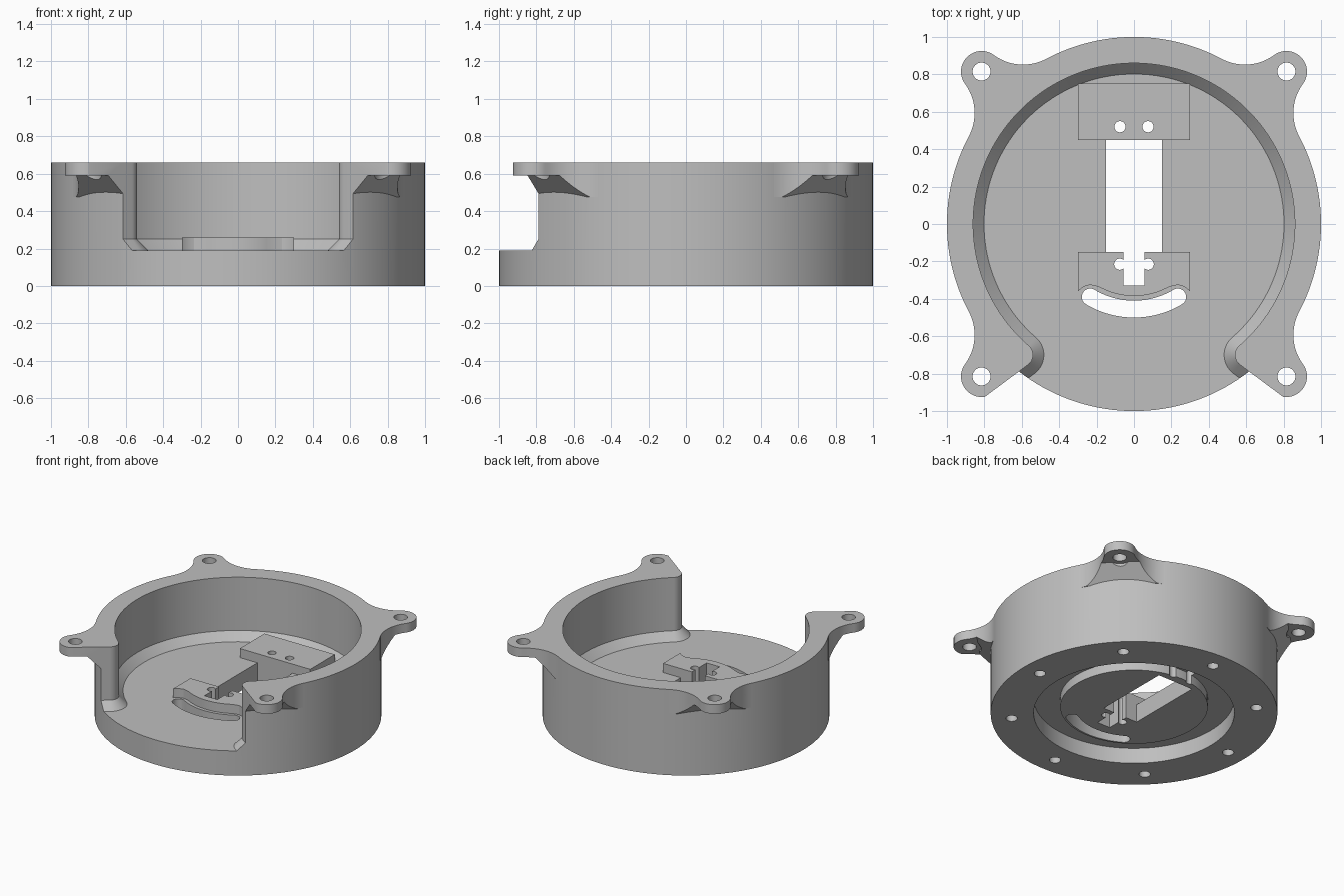
import bpy, bmesh, math
from mathutils import Vector

if "Cube" in bpy.data.objects:
    bpy.data.objects.remove(bpy.data.objects["Cube"])

grey = bpy.data.materials.new("plain_grey")
grey.diffuse_color = (0.52, 0.52, 0.52, 1)
grey.use_nodes = True
grey.node_tree.nodes["Principled BSDF"].inputs["Base Color"].default_value = grey.diffuse_color


def arc(cx, cy, r, a0, a1, n):
    """Points on an arc, angles in degrees."""
    out = []
    for i in range(n + 1):
        a = math.radians(a0 + (a1 - a0) * i / n)
        out.append((cx + r * math.cos(a), cy + r * math.sin(a)))
    return out


def circle(cx, cy, r, n=32):
    return arc(cx, cy, r, 0, 360, n)[:-1]


def loft(name, levels, slope=None):
    """Solid through outlines of equal point count: [(z, points), ...]."""
    bm = bmesh.new()
    rings = [[bm.verts.new((x, y, z)) for x, y in pts] for z, pts in levels]
    for lo, hi in zip(rings, rings[1:]):
        for i in range(len(lo)):
            j = (i + 1) % len(lo)
            bm.faces.new((lo[i], lo[j], hi[j], hi[i]))
    bm.faces.new(rings[0][::-1])
    bm.faces.new(rings[-1])
    if slope:
        co, no = slope
        geom = bm.verts[:] + bm.edges[:] + bm.faces[:]
        cut = bmesh.ops.bisect_plane(bm, geom=geom, plane_co=co, plane_no=no, clear_outer=True)
        edges = [e for e in cut["geom_cut"] if isinstance(e, bmesh.types.BMEdge)]
        bmesh.ops.holes_fill(bm, edges=edges, sides=0)
    bmesh.ops.recalc_face_normals(bm, faces=bm.faces[:])
    me = bpy.data.meshes.new(name)
    bm.to_mesh(me)
    bm.free()
    me.materials.append(grey)
    ob = bpy.data.objects.new(name, me)
    bpy.context.collection.objects.link(ob)
    return ob


def prism(name, pts, z0, z1, slope=None):
    return loft(name, [(z0, pts), (z1, pts)], slope)


def combine(target, tool, op):
    """Apply one boolean and discard the tool."""
    mod = target.modifiers.new("bool", 'BOOLEAN')
    mod.operation, mod.solver, mod.object = op, 'EXACT', tool
    bpy.context.view_layer.objects.active = target
    bpy.ops.object.modifier_apply(modifier=mod.name)
    bpy.data.objects.remove(tool)


def add(tool):
    combine(body, tool, 'UNION')


def cut(pts, z0, z1):
    combine(body, prism("cutter", pts, z0, z1), 'DIFFERENCE')


TOP, FLOOR = 0.66, 0.19
LUG, LUG_R = 0.815, 0.11
body = prism("housing", circle(0, 0, 1, 160), 0, TOP)

# Mounting ears with concave blends and sloped supports
d = LUG * math.sqrt(2)
f = 0.264
alpha = math.acos(((1 + f) ** 2 + d * d - (LUG_R + f) ** 2) / (2 * (1 + f) * d))
fx, fy = (1 + f) * math.cos(alpha), (1 + f) * math.sin(alpha)
to_lug = math.degrees(math.atan2(-fy, d - fx)) + 360
a_deg = math.degrees(alpha)
blend = [(0.93 * math.cos(alpha), 0.93 * math.sin(alpha))]
blend += arc(fx, fy, f, 180 + a_deg, to_lug, 14)


def turn(pts, deg):
    c, s = math.cos(math.radians(deg)), math.sin(math.radians(deg))
    return [(x * c - y * s, x * s + y * c) for x, y in pts]


start = to_lug - 180
rear = blend + arc(d, 0, LUG_R, start, -start, 24)[1:-1] + [(x, -y) for x, y in blend[::-1]]
rear = turn(rear, 45)
LINE_N = (0.596, 0.803)     # normal of the flat beside the front opening
end = math.degrees(math.atan2(-LINE_N[1], -LINE_N[0])) + 45
front = turn(blend + arc(d, 0, LUG_R, start, end, 24)[1:], -45)
front += [(0.597, -0.794), (0.64, -0.71)]
for outline, sy in ((rear, 1), (front, -1)):
    for sx in (1, -1):
        pts = [(x * sx, y) for x, y in outline]
        k = 0.974 / math.sqrt(2)
        slope = (Vector((k * sx, k * sy, 0.475)), Vector((sx, sy, -math.sqrt(2))).normalized())
        add(prism("support", pts, 0.475, 0.62, slope))
        add(prism("ear", pts, 0.59, TOP))


# Cavity with chamfered floor edge, rounded wall ends and open front
def cavity(o):
    cx, cy = 0.605, -0.70
    tip = math.hypot(cx, cy) - 0.86
    a = math.degrees(math.atan2(cy, cx))
    n_ang = math.degrees(math.atan2(LINE_N[1], LINE_N[0])) + 180
    half = arc(0, 0, 0.86 - o, 90, a, 64) + arc(cx, cy, tip + o, a + 180, n_ang, 14)[1:]
    x, y = half[-1]
    half.append((x + 0.6 * LINE_N[1], y - 0.6 * LINE_N[0]))
    return half + [(-x, y) for x, y in half[:0:-1]]


combine(body, loft("cutter", [(FLOOR, cavity(0.058)), (0.25, cavity(0)), (0.9, cavity(0))]),
        'DIFFERENCE')

# Underside recess around a shallow central boss
cut(circle(0, 0, 0.70, 96), -0.1, 0.12)
add(prism("boss", circle(0, 0, 0.515, 80), 0.05, 0.16))

# Raised pads on the floor
add(prism("rear_pad", [(-0.3, 0.45), (0.3, 0.45), (0.3, 0.75), (-0.3, 0.75)], 0.15, 0.26))
side = [(0.3, -0.15), (0.3, -0.36), (0.27, -0.335), (0.235, -0.325), (0.19, -0.335)]
pad = side + arc(0, 0, 0.385, -67, -113, 14) + [(-x, y) for x, y in side[::-1]]
add(prism("front_pad", pad, 0.15, 0.26))

# Central keyhole slot with side notches
half = [(0.15, 0.45), (0.15, -0.15), (0.055, -0.15), (0.055, -0.33)]
cut(half + [(-x, y) for x, y in half[::-1]], -0.1, 0.5)
for s in (1, -1):
    cut(circle(0.076 * s, -0.215, 0.03, 24), -0.1, 0.5)
    cut(circle(0.075 * s, 0.52, 0.03, 24), -0.1, 0.5)

# Curved slot with round ends
A0, A1, RM, RW = -121, -59, 0.455, 0.045
e0 = (RM * math.cos(math.radians(A0)), RM * math.sin(math.radians(A0)))
slot = arc(0, 0, RM + RW, A0, A1, 24)
slot += arc(-e0[0], e0[1], RW, A1, A1 + 180, 10)[1:-1]
slot += arc(0, 0, RM - RW, A1, A0, 24)
slot += arc(e0[0], e0[1], RW, A0 + 180, A0 + 360, 10)[1:-1]
cut(slot, -0.1, 0.5)

# Ear holes with relief below, and the ring of blind holes underneath
for sx in (1, -1):
    for sy in (1, -1):
        cut(circle(LUG * sx, LUG * sy, 0.048), 0.4, 0.8)
        cut(circle(LUG * sx, LUG * sy, 0.085), 0.4, 0.59)
for i in range(8):
    a = i * math.pi / 4
    cut(circle(0.857 * math.cos(a), 0.857 * math.sin(a), 0.04, 24), -0.1, 0.14)

bpy.ops.object.select_all(action='DESELECT')
body.select_set(True)
bpy.context.view_layer.objects.active = body
bpy.ops.object.shade_smooth_by_angle(angle=math.radians(25))
